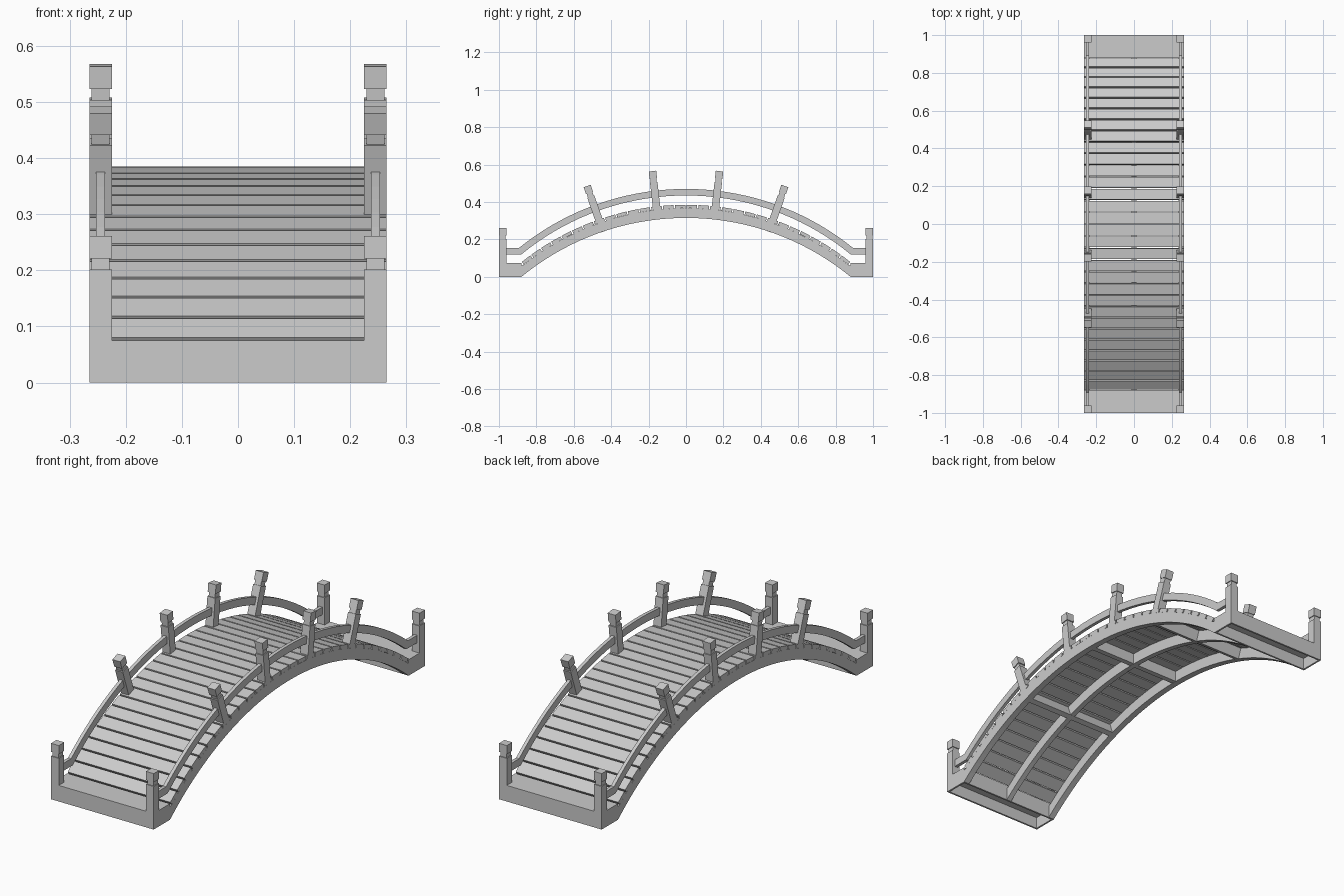
import bpy, bmesh, math
from mathutils import Matrix, Vector

if "Cube" in bpy.data.objects:
    bpy.data.objects.remove(bpy.data.objects["Cube"])

stone = bpy.data.materials.new("warm_grey")
stone.diffuse_color = (0.6, 0.6, 0.6, 1)
stone.use_nodes = True
stone.node_tree.nodes["Principled BSDF"].inputs["Base Color"].default_value = stone.diffuse_color

HALF_W = 0.265          # half of the bridge width
SPAN = 0.88             # half span of the arch
DECK_R, DECK_C = 1.4147, -1.0297   # deck circle radius and centre height
UNDER_R, UNDER_C = 1.387, -1.072   # underside circle
RAIL_R, RAIL_C = 1.387, -0.952     # handrail underside circle
PLANK_T = 0.018
END_ANGLE = math.asin(SPAN / DECK_R)


def finish(name, bm):
    bmesh.ops.recalc_face_normals(bm, faces=bm.faces)
    mesh = bpy.data.meshes.new(name)
    bm.to_mesh(mesh)
    bm.free()
    mesh.materials.append(stone)
    obj = bpy.data.objects.new(name, mesh)
    bpy.context.collection.objects.link(obj)
    return obj


def add_box(bm, lo, hi, matrix=Matrix()):
    lo, hi = Vector(lo), Vector(hi)
    place = matrix @ Matrix.Translation((lo + hi) / 2) @ Matrix.Diagonal((*(hi - lo), 1))
    return bmesh.ops.create_cube(bm, size=1, matrix=place)["verts"]


def add_band(bm, lower, upper, x0, x1):
    """Solid strip between two (y, z) paths, from x0 to x1."""
    rings = [[bm.verts.new(p) for p in ((x0, *a), (x1, *a), (x1, *b), (x0, *b))]
             for a, b in zip(lower, upper)]
    for r, s in zip(rings, rings[1:]):
        for i in range(4):
            j = (i + 1) % 4
            bm.faces.new((r[i], r[j], s[j], s[i]))
    bm.faces.new(rings[0])
    bm.faces.new(rings[-1])


def arc(radius, centre, y_end, n=36):
    a = math.asin(y_end / radius)
    return [(radius * math.sin(a * t), centre + radius * math.cos(a * t))
            for t in (2 * i / n - 1 for i in range(n + 1))]


def on_arch(angle):
    """Frame at the deck circle centre, z pointing outwards along the radius."""
    return Matrix.Translation((0, 0, DECK_C)) @ Matrix.Rotation(-angle, 4, 'X')


# Arched stringers: two sides and a centre one
top_r = DECK_R - PLANK_T
under = arc(UNDER_R, UNDER_C, SPAN)
over = arc(top_r, DECK_C, top_r * math.sin(END_ANGLE))
under = [(-SPAN, 0)] + under + [(SPAN, 0)]
over = [(-SPAN, 0.06)] + over + [(SPAN, 0.06)]
for name, x0, x1 in (("left_stringer", -HALF_W, -0.235),
                     ("centre_stringer", -0.0125, 0.0125),
                     ("right_stringer", 0.235, HALF_W)):
    bm = bmesh.new()
    add_band(bm, under, over, x0, x1)
    finish(name, bm)

# Cross beams under the deck
bm = bmesh.new()
for angle in (-END_ANGLE / 2, 0, END_ANGLE / 2):
    add_box(bm, (-0.236, -0.0125, DECK_R - 0.069), (0.236, 0.0125, top_r), on_arch(angle))
finish("cross_beams", bm)

# Deck planks with narrow open gaps
COUNT, GAP = 30, 0.007
pitch = 2 * END_ANGLE / COUNT
bm = bmesh.new()
for i in range(COUNT):
    half = (pitch * DECK_R - GAP) / 2
    add_box(bm, (-HALF_W, -half, top_r), (HALF_W, half, DECK_R),
            on_arch(-END_ANGLE + (i + 0.5) * pitch))
finish("deck_planks", bm)

# Landing blocks, hollow underneath
for name, y0, y1 in (("front_landing", -1, -SPAN), ("back_landing", SPAN, 1)):
    bm = bmesh.new()
    add_box(bm, (-HALF_W, y0, 0), (HALF_W, y1, 0.075))
    bm.normal_update()
    base = min(bm.faces, key=lambda f: f.calc_center_median().z)
    bmesh.ops.inset_region(bm, faces=[base], thickness=0.012)
    hollow = bmesh.ops.extrude_discrete_faces(bm, faces=[base])["faces"][0]
    for v in hollow.verts:
        v.co.z = 0.055
    finish(name, bm)


def add_post(bm, matrix, x, bottom, top):
    """Square post with a pinched neck and a block cap."""
    for w, z0, z1 in ((0.02, bottom, top - 0.06), (0.016, top - 0.06, top - 0.04),
                      (0.02, top - 0.04, top)):
        add_box(bm, (x - w, -w, z0), (x + w, w, z1), matrix)


# Posts and handrails on both sides
rail_low = arc(RAIL_R, RAIL_C, SPAN)
rail_high = arc(RAIL_R + 0.035, RAIL_C, 0.892)
rail_low = [(-0.97, 0.12)] + rail_low + [(0.97, 0.12)]
rail_high = [(-0.97, 0.155)] + rail_high + [(0.97, 0.155)]
for side, x in (("left", -0.245), ("right", 0.245)):
    bm = bmesh.new()
    for y in (-0.98, 0.98):
        add_post(bm, Matrix.Translation((0, y, 0)), x, 0.07, 0.261)
    finish(side + "_end_posts", bm)

    bm = bmesh.new()
    for k in (-3, -1, 1, 3):
        add_post(bm, on_arch(k * END_ANGLE / 6), x, DECK_R - 0.012, 1.605)
    finish(side + "_arch_posts", bm)

    bm = bmesh.new()
    add_band(bm, rail_low, rail_high, x - 0.008, x + 0.008)
    finish(side + "_handrail", bm)
